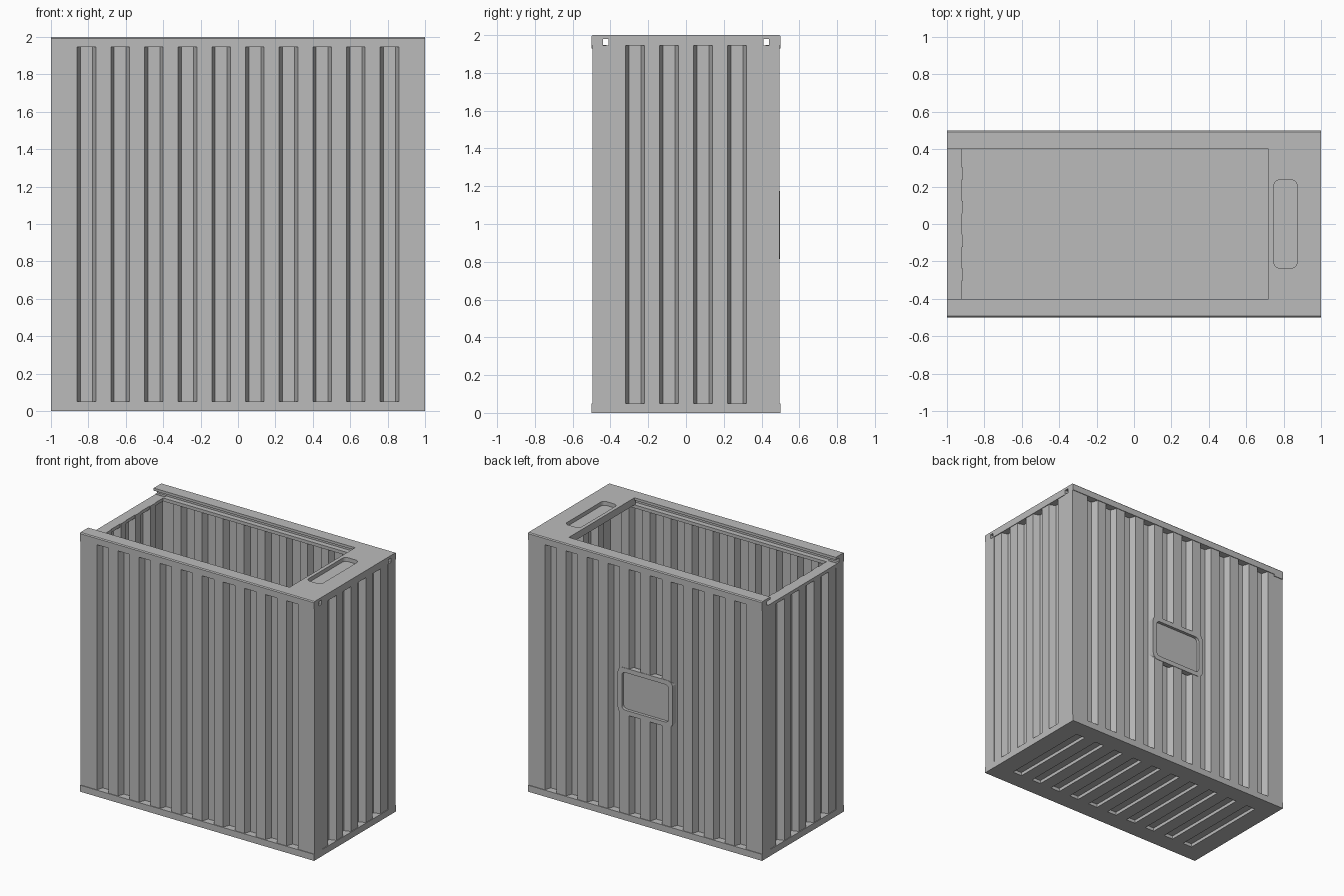
import bpy, bmesh, math
from mathutils import Vector

cube = bpy.data.objects.get("Cube")
if cube:
    bpy.data.objects.remove(cube, do_unlink=True)

grey = bpy.data.materials.new("plain grey")
grey.use_nodes = True
colour = (0.5, 0.5, 0.5, 1)
grey.diffuse_color = colour
grey.node_tree.nodes["Principled BSDF"].inputs["Base Color"].default_value = colour

PITCH, GROOVE, FLANK, DEPTH, WALL = 0.18, 0.1, 0.018, 0.05, 0.03
WALL_TOP = 1.945


def finish(name, bm):
    bmesh.ops.recalc_face_normals(bm, faces=bm.faces)
    mesh = bpy.data.meshes.new(name)
    bm.to_mesh(mesh)
    bm.free()
    mesh.materials.append(grey)
    obj = bpy.data.objects.new(name, mesh)
    bpy.context.collection.objects.link(obj)
    return obj


def add_prism(bm, loop, axis, lo, hi):
    """Extrude a 2D loop along an axis; the loop uses the other two axes in order."""
    def place(p, h):
        v = list(p)
        v.insert("xyz".index(axis), h)
        return bm.verts.new(v)
    a = [place(p, lo) for p in loop]
    b = [place(p, hi) for p in loop]
    bm.faces.new(a)
    bm.faces.new(b)
    for i in range(len(loop)):
        j = (i + 1) % len(loop)
        bm.faces.new((a[i], a[j], b[j], b[i]))


def prism(name, loop, axis, lo, hi):
    bm = bmesh.new()
    add_prism(bm, loop, axis, lo, hi)
    return finish(name, bm)


def rect(x0, x1, y0, y1):
    return [(x0, y0), (x1, y0), (x1, y1), (x0, y1)]


def rounded(cx, cy, hx, hy, r, steps=5):
    pts = []
    for k, (sx, sy) in enumerate(((1, 1), (-1, 1), (-1, -1), (1, -1))):
        for i in range(steps + 1):
            a = math.pi / 2 * (k + i / steps)
            pts.append((cx + sx * (hx - r) + r * math.cos(a),
                        cy + sy * (hy - r) + r * math.sin(a)))
    return pts


def cut(targets, cutter):
    for obj in targets:
        mod = obj.modifiers.new("cut", "BOOLEAN")
        mod.operation = "DIFFERENCE"
        mod.solver = "EXACT"
        mod.object = cutter
        bpy.context.view_layer.objects.active = obj
        bpy.ops.object.modifier_apply(modifier=mod.name)
    bpy.data.objects.remove(cutter, do_unlink=True)


def side(count):
    """Corrugation of one wall as (position along it, inset) pairs."""
    pts = []
    for i in range(count):
        a = (i - (count - 1) / 2) * PITCH - GROOVE / 2
        b = a + GROOVE
        pts += [(a, 0), (a + FLANK, DEPTH), (b - FLANK, DEPTH), (b, 0)]
    return pts


def outline(t):
    """Closed corrugated outline, shrunk by t."""
    x, y, end = 1 - t, 0.495 - t, 0.995 - t
    long_side = side(10)
    short_side = [(-0.4, -0.005), (-0.4, 0)] + side(4) + [(0.4, 0), (0.4, -0.005)]
    pts = [(-x, -y)] + [(p, -y + d) for p, d in long_side]
    pts += [(x, -y)] + [(end - d, p) for p, d in short_side]
    pts += [(x, y)] + [(-p, y - d) for p, d in long_side]
    pts += [(-x, y)] + [(-end + d, -p) for p, d in short_side]
    return pts


# Corrugated walls, one continuous shell
bm = bmesh.new()
rings = [[bm.verts.new((px, py, z)) for px, py in outline(t)]
         for t, z in ((0, 0.04), (0, WALL_TOP), (WALL, WALL_TOP), (WALL, 0.04))]
n = len(rings[0])
for k in range(4):
    r, s = rings[k], rings[(k + 1) % 4]
    for i in range(n):
        j = (i + 1) % n
        bm.faces.new((r[i], r[j], s[j], s[i]))
walls = finish("corrugated_walls", bm)

# Base slab with slots cut in its underside
base = prism("base", rect(-1, 1, -0.5, 0.5), "z", 0, 0.05)
bm = bmesh.new()
for i in range(10):
    c = (i - 4.5) * PITCH
    add_prism(bm, rect(c - 0.04, c + 0.04, -0.36, 0.36), "z", -0.05, 0.025)
cut([base], finish("slot_cutter", bm))

# Long top rails, with an undercut track for a sliding lid
track = [(0.5, WALL_TOP), (0.5, 1.993), (0.493, 2), (0.4, 2), (0.4, 1.98),
         (0.44, 1.98), (0.44, WALL_TOP)]
ledge = rect(0.4, 0.44, 1.92, WALL_TOP)
for name, s in (("front", -1), ("back", 1)):
    prism(name + "_rail", [(s * y, z) for y, z in track], "x", -1, 1)
    prism(name + "_ledge", [(s * y, z) for y, z in ledge], "x", -0.95, 0.95)

# Low rim at the open end of the track
prism("end_rim", rect(-1, -0.92, -0.44, 0.44), "z", 1.92, WALL_TOP)
for s in (-1, 1):
    prism("end_rim_corner", rect(-1, -0.92, s * 0.42, s * 0.5), "z", 1.93, WALL_TOP + 0.003)

# End platform with a rounded grip recess
platform = prism("end_platform", rect(0.72, 1, -0.41, 0.41), "z", WALL_TOP, 2)
cut([platform], prism("grip_cutter", rounded(0.81, 0, 0.062, 0.235, 0.03), "z", 1.97, 2.1))

# Label frame on the back, recessed in the middle
frame = prism("label_frame", rounded(0, 0.995, 0.235, 0.18, 0.045), "y", 0.455, 0.498)
cut([frame, walls],
    prism("label_cutter", rounded(0, 0.995, 0.2, 0.145, 0.03), "y", 0.475, 0.6))
